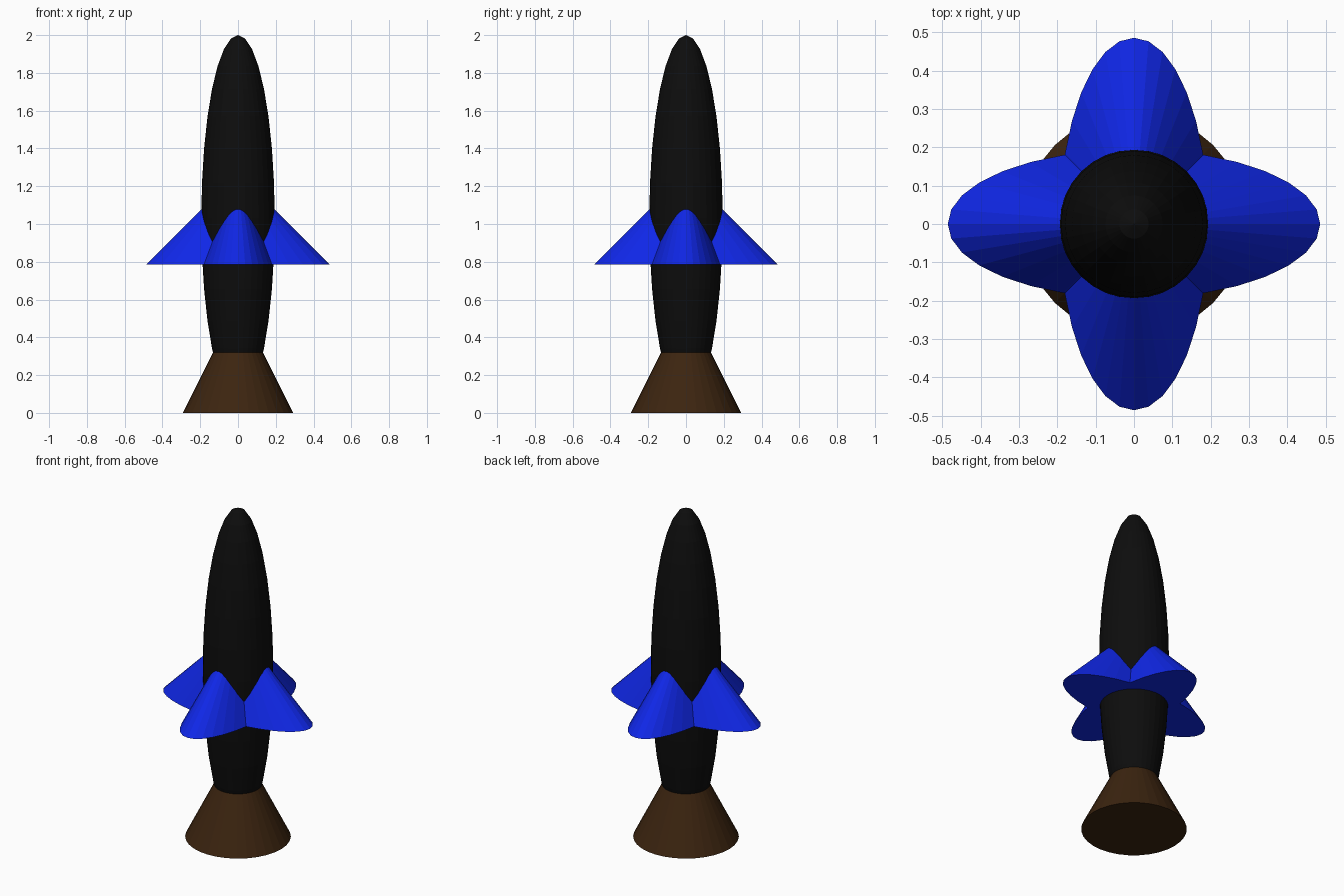
import bpy

if "Cube" in bpy.data.objects:
    bpy.data.objects.remove(bpy.data.objects["Cube"])

U = 0.1944           # body radius, the module for all parts
BODY_Z = 2 - 5 * U   # centre of the body


def material(name, rgb):
    m = bpy.data.materials.new(name)
    m.diffuse_color = (*rgb, 1)
    m.use_nodes = True
    m.node_tree.nodes["Principled BSDF"].inputs["Base Color"].default_value = m.diffuse_color
    return m


black = material("black", (0.004, 0.004, 0.004))
blue = material("blue", (0.005, 0.02, 0.8))
brown = material("brown", (0.045, 0.018, 0.005))


def finish(name, mat, scale=(1, 1, 1)):
    o = bpy.context.object
    o.name = name
    o.scale = scale
    o.data.materials.append(mat)
    bpy.ops.object.transform_apply(location=False, rotation=False, scale=True)


def cone(name, mat, radius, height, z, scale=(1, 1, 1)):
    bpy.ops.mesh.primitive_cone_add(vertices=32, radius1=radius, radius2=0,
                                    depth=height, location=(0, 0, z))
    finish(name, mat, scale)


# Body: long stretched sphere
bpy.ops.mesh.primitive_uv_sphere_add(segments=32, ring_count=16, radius=U,
                                     location=(0, 0, BODY_Z))
finish("body", black, (1, 1, 5))

# Nozzle: cone whose tip is buried in the body
cone("nozzle", brown, 1.5 * U, 3 * U, 1.5 * U)

# Fins: two crossed flattened cones, each giving a pair of fins
cone("fin_pair_x", blue, U, 2.5 * U, BODY_Z, (2.5, 1, 1))
cone("fin_pair_y", blue, U, 2.5 * U, BODY_Z, (1, 2.5, 1))
